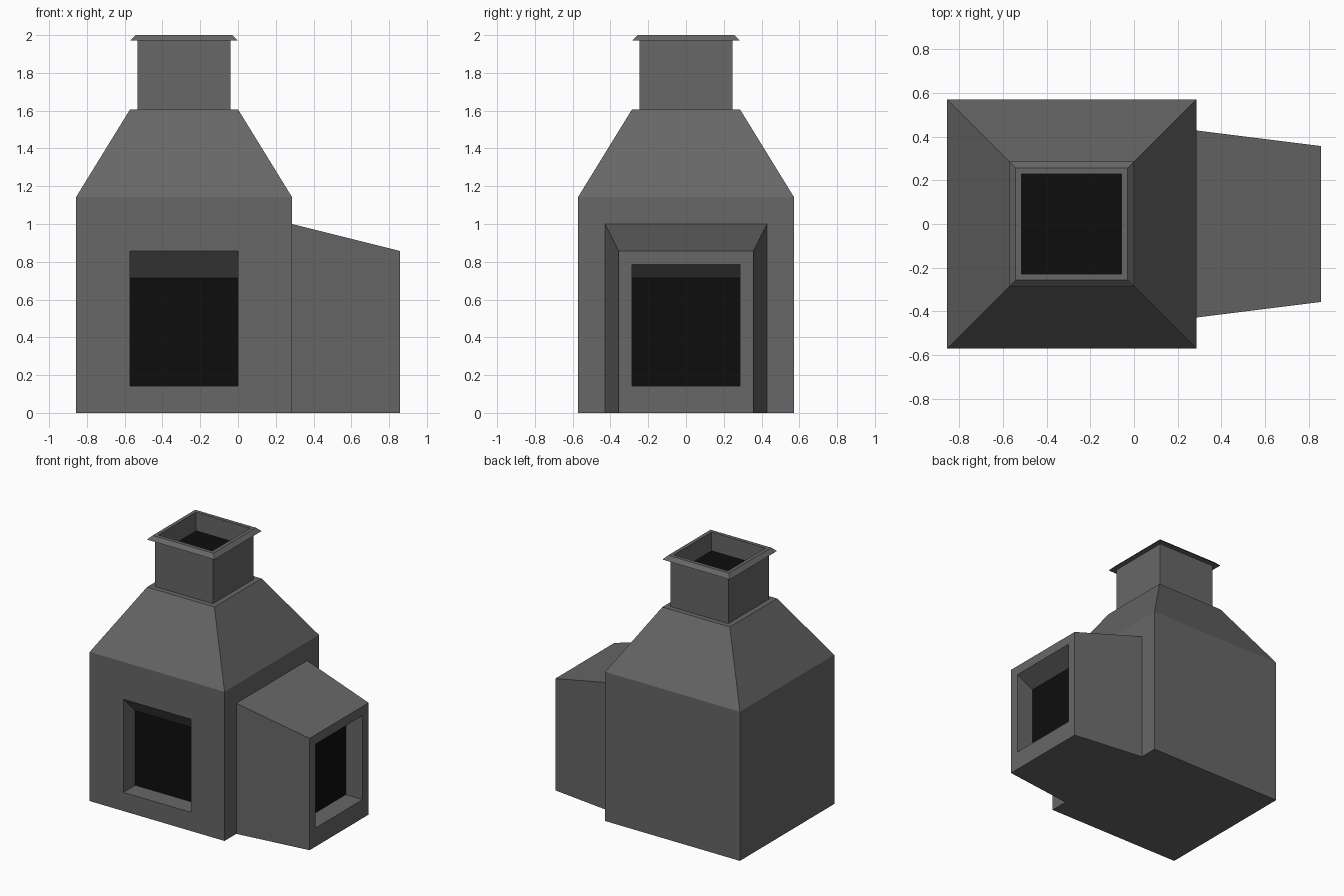
import bpy

if "Cube" in bpy.data.objects:
    bpy.data.objects.remove(bpy.data.objects["Cube"])

U = 1 / 7          # modelling unit
CX = -2 * U        # centre of the main chamber in x


def make_material(name, value):
    mat = bpy.data.materials.new(name)
    mat.diffuse_color = (value, value, value, 1)
    mat.use_nodes = True
    mat.node_tree.nodes["Principled BSDF"].inputs["Base Color"].default_value = mat.diffuse_color
    return mat


GREY = make_material("dark grey", 0.135)
BLACK = make_material("soot black", 0.0042)


def front_ring(y, x0, x1, z0, z1):
    return [(x0, y, z0), (x1, y, z0), (x1, y, z1), (x0, y, z1)]


def side_ring(x, half, z0, z1):
    return [(x, -half, z0), (x, half, z0), (x, half, z1), (x, -half, z1)]


def level_ring(z, half):
    return [(CX - half, -half, z), (CX + half, -half, z),
            (CX + half, half, z), (CX - half, half, z)]


def loft(name, rings, start_cap=False, dark_end=False, skip=()):
    """Join four-cornered rings with quads; the optional end cap is black."""
    verts = [p for ring in rings for p in ring]
    faces = []
    for r in range(len(rings) - 1):
        a, b = 4 * r, 4 * r + 4
        for i in range(4):
            j = (i + 1) % 4
            if (r, i) not in skip:
                faces.append((a + i, a + j, b + j, b + i))
    if start_cap:
        faces.append((3, 2, 1, 0))
    if dark_end:
        n = len(verts)
        faces.append((n - 4, n - 3, n - 2, n - 1))
    mesh = bpy.data.meshes.new(name)
    mesh.from_pydata(verts, [], faces)
    mesh.materials.append(GREY)
    mesh.materials.append(BLACK)
    if dark_end:
        mesh.polygons[len(faces) - 1].material_index = 1
    obj = bpy.data.objects.new(name, mesh)
    bpy.context.collection.objects.link(obj)
    return obj


# Main chamber: back wall to front wall, then the recessed front opening
W, H = 4 * U, 8 * U
loft("main_chamber", [
    front_ring(W, CX - W, CX + W, 0, H),
    front_ring(-W, CX - W, CX + W, 0, H),
    front_ring(-W, CX - 2 * U, CX + 2 * U, U, 6 * U),
    front_ring(-W + U, CX - 2 * U, CX + 2 * U, U, 5 * U),
], start_cap=True, dark_end=True, skip={(0, 2)})

# Tapered hood with a narrow shoulder
loft("hood", [level_ring(H, W), level_ring(1.607, 2 * U),
              level_ring(1.607, 0.246)])

# Chimney with a flared rim and recessed flue
loft("chimney", [
    level_ring(1.607, 0.246), level_ring(1.971, 0.246),
    level_ring(1.971, 2 * U), level_ring(2.0, 0.257),
    level_ring(2.0, 0.229), level_ring(2 - U, 0.229),
], dark_end=True)

# Side chamber: tapers outward, with its own recessed opening
loft("side_chamber", [
    side_ring(2 * U, 3 * U, 0, 7 * U),
    side_ring(6 * U, 2.5 * U, 0, 6 * U),
    side_ring(6 * U, 2 * U, U, 5.5 * U),
    side_ring(5 * U, 2 * U, U, 5 * U),
], dark_end=True)
